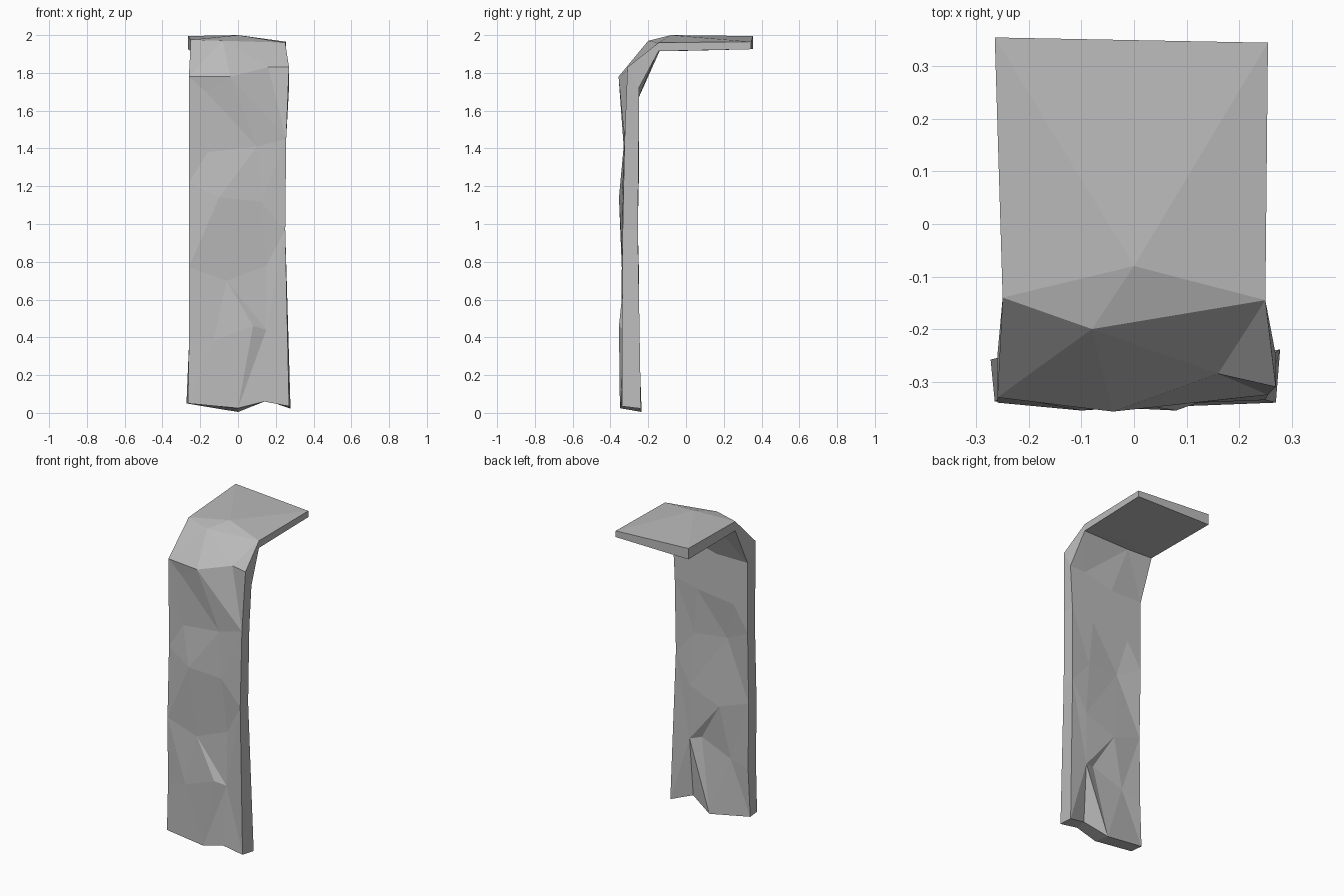
import bpy
import bmesh
from mathutils import Vector
from mathutils.geometry import delaunay_2d_cdt

cube = bpy.data.objects.get("Cube")
if cube:
    bpy.data.objects.remove(cube, do_unlink=True)


def make_material(name, colour):
    material = bpy.data.materials.new(name)
    material.use_nodes = True
    material.diffuse_color = colour
    material.node_tree.nodes["Principled BSDF"].inputs["Base Color"].default_value = colour
    return material


# Control points of the crumpled outer face, grouped by where they lie
bottom_edge = [(-.265, -.338, .05), (0, -.35, .025), (.14, -.345, .06), (.27, -.34, .035)]
right_edge = [(.25, -.335, .97), (.255, -.325, 1.45)]
left_edge = [(-.26, -.325, 1.22), (-.26, -.34, .77), (-.26, -.335, .35)]
dents = [(.08, -.355, .46), (.15, -.33, .44), (-.06, -.33, .70), (.15, -.32, .78),
         (-.10, -.355, 1.14), (.12, -.34, 1.12), (-.16, -.325, 1.38),
         (.10, -.33, 1.41), (-.17, -.33, 1.70), (-.13, -.345, .38)]
bend = [(-.26, -.33, 1.78), (-.04, -.357, 1.78), (.16, -.285, 1.83), (.27, -.31, 1.83)]
crease = [(-.25, -.14, 1.975), (-.08, -.20, 1.97), (.25, -.145, 1.96)]
top_edge = [(.255, .345, 1.965), (-.265, .355, 1.995)]
peak = [(0, -.08, 2)]


# Matching points of the inner face
def lower_inner(p):
    drop = .05 - p.z
    return Vector((p.x * 1.03, p.y + .08 + drop * 1.4, .05 - drop * 1.8))


def wall_inner(p):
    return Vector((p.x, min(p.y + .08, -.25), p.z))


def bend_inner(p):
    return Vector((p.x, -.25, p.z - .11))


def flange_inner(p):
    return Vector((p.x, max(p.y, -.15), 1.915 + max(p.y, 0) * .03))


groups = [(bottom_edge, lower_inner), (right_edge, wall_inner), (bend[3:], bend_inner),
          (crease[2:], flange_inner), (top_edge, flange_inner), (crease[:1], flange_inner),
          (bend[:1], bend_inner), (left_edge, wall_inner), (dents, wall_inner),
          (bend[1:3], bend_inner), (crease[1:2], flange_inner), (peak, flange_inner)]
rim_count = sum(len(points) for points, _ in groups[:8])
outer = [Vector(p) for points, _ in groups for p in points]
inner = [rule(Vector(p)) for points, rule in groups for p in points]


# Triangulate the unrolled sheet, keeping the fold lines as edges
def fold_edges(line):
    ids = [outer.index(Vector(p)) for p in line]
    return list(zip(ids, ids[1:]))


flat = [Vector((p.x, p.z + p.y)) for p in outer]
folds = fold_edges(bend) + fold_edges(crease)
folds += fold_edges([dents[2], dents[0], bottom_edge[1], dents[1], dents[2]])
result = delaunay_2d_cdt(flat, folds, [list(range(rim_count))], 1, 1e-5)
origin = [ids[0] for ids in result[3]]
triangles = [[origin[i] for i in face] for face in result[2]]

# Outer face, inner face and the rim joining them
bm = bmesh.new()
front = [bm.verts.new(p) for p in outer]
back = [bm.verts.new(p) for p in inner]
for tri in triangles:
    bm.faces.new([front[i] for i in tri])
    bm.faces.new([back[i] for i in reversed(tri)])
for i in range(rim_count):
    j = (i + 1) % rim_count
    bm.faces.new((front[j], front[i], back[i], back[j]))
bmesh.ops.recalc_face_normals(bm, faces=bm.faces)

mesh = bpy.data.meshes.new("bent_slab")
bm.to_mesh(mesh)
bm.free()
mesh.materials.append(make_material("plain grey", (.5, .5, .5, 1)))
slab = bpy.data.objects.new("bent_slab", mesh)
bpy.context.collection.objects.link(slab)
